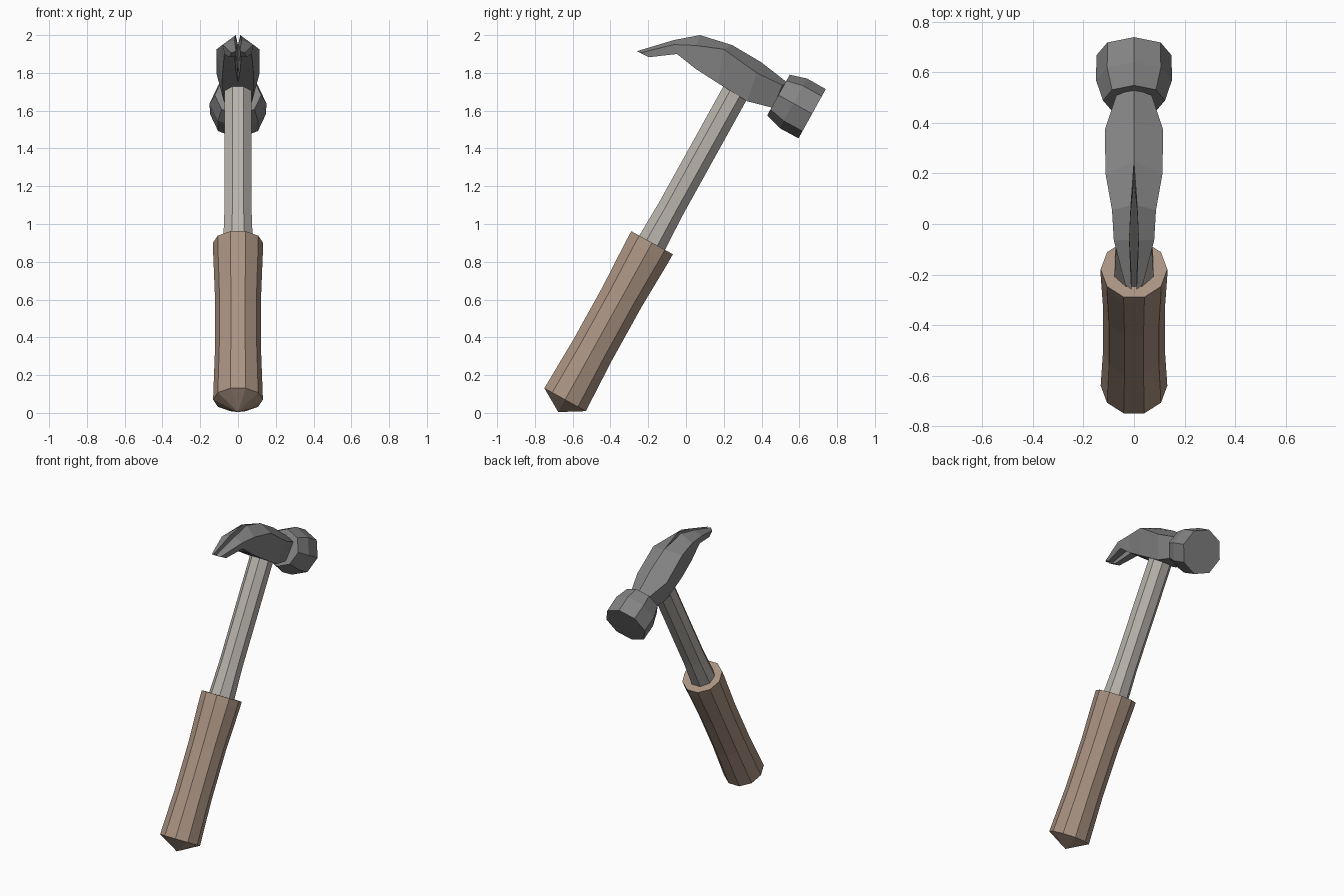
import bpy, bmesh
from math import sin, cos, pi, radians
from mathutils import Vector

if "Cube" in bpy.data.objects:
    bpy.data.objects.remove(bpy.data.objects["Cube"])

TILT = radians(29)
X = Vector((1, 0, 0))
UP = Vector((0, sin(TILT), cos(TILT)))      # along the handle
FWD = Vector((0, cos(TILT), -sin(TILT)))    # towards the striking face
BASE = Vector((0, -0.64, 0.07))             # centre of the grip's lower ring


def finish(bm, name, colour):
    bmesh.ops.recalc_face_normals(bm, faces=bm.faces)
    mesh = bpy.data.meshes.new(name)
    bm.to_mesh(mesh)
    bm.free()
    obj = bpy.data.objects.new(name, mesh)
    bpy.context.collection.objects.link(obj)
    mat = bpy.data.materials.new(name + "_material")
    mat.diffuse_color = (*colour, 1)
    mat.use_nodes = True
    mat.node_tree.nodes["Principled BSDF"].inputs["Base Color"].default_value = mat.diffuse_color
    mesh.materials.append(mat)
    return obj


def turned(name, origin, axis, side, profile, sides, phase, colour, apex=None):
    """Faceted turned part: profile is (distance along axis, radius)."""
    bm = bmesh.new()
    rings = []
    for t, r in profile:
        angles = [phase + 2 * pi * i / sides for i in range(sides)]
        rings.append([bm.verts.new(origin + axis * t + (X * cos(a) + side * sin(a)) * r)
                      for a in angles])
    for a, b in zip(rings, rings[1:]):
        for i in range(sides):
            j = (i + 1) % sides
            bm.faces.new((a[i], a[j], b[j], b[i]))
    if apex is None:
        bm.faces.new(rings[0])
    else:
        tip = bm.verts.new(origin + axis * apex)
        for i in range(sides):
            bm.faces.new((rings[0][i], rings[0][(i + 1) % sides], tip))
    bm.faces.new(rings[-1])
    return finish(bm, name, colour)


# Ten-sided grip with a slight waist and a pointed butt
turned("grip", BASE, UP, FWD,
       [(0, 0.132), (0.3, 0.122), (0.62, 0.122), (0.9, 0.132), (0.95, 0.132)],
       10, 0, (0.40, 0.29, 0.22), apex=-0.075)

# Eight-sided metal shaft
turned("shaft", BASE, UP, FWD,
       [(0.9, 0.086), (1.15, 0.077), (1.7, 0.077), (1.92, 0.077)],
       8, pi / 8, (0.48, 0.45, 0.41))

# Striking face, an octagonal block
turned("striking_face", BASE + UP * 1.958, FWD, UP,
       [(0.206, 0.123), (0.296, 0.15), (0.41, 0.149)],
       8, 0, (0.23, 0.23, 0.23))

# Head body and split claw: half sections from neck to tip, then mirrored
# (ridge y z, side y z, bottom y z, side x, bottom x, slot x)
stations = [
    (0.535, 1.750, 0.510, 1.735, 0.460, 1.615, 0.070, 0.050, 0),
    (0.397, 1.857, 0.375, 1.800, 0.323, 1.650, 0.115, 0.075, 0),
    (0.245, 1.947, 0.200, 1.925, 0.170, 1.745, 0.113, 0.085, 0),
    (0.074, 2.000, 0.055, 1.945, 0.050, 1.822, 0.087, 0.080, 0.012),
    (-0.063, 1.974, -0.065, 1.950, -0.048, 1.900, 0.080, 0.072, 0.018),
    (-0.260, 1.915, -0.240, 1.906, -0.196, 1.883, 0.035, 0.045, 0.010),
]
bm = bmesh.new()
sections = []
for ry, rz, sy, sz, by, bz, w, wb, slot in stations:
    sections.append([bm.verts.new(p) for p in
                     ((slot, ry, rz), (w, sy, sz), (wb, by, bz), (slot, by, bz))])
for n, (a, b) in enumerate(zip(sections, sections[1:])):
    for i in range(4 if n >= 2 else 3):     # slot walls only along the claw
        j = (i + 1) % 4
        bm.faces.new((a[i], a[j], b[j], b[i]))
bm.faces.new(sections[0])
bm.faces.new(sections[-1])
claw = finish(bm, "claw_head", (0.23, 0.23, 0.23))
mirror = claw.modifiers.new("mirror", "MIRROR")
mirror.use_clip = True
mirror.merge_threshold = 0.001
